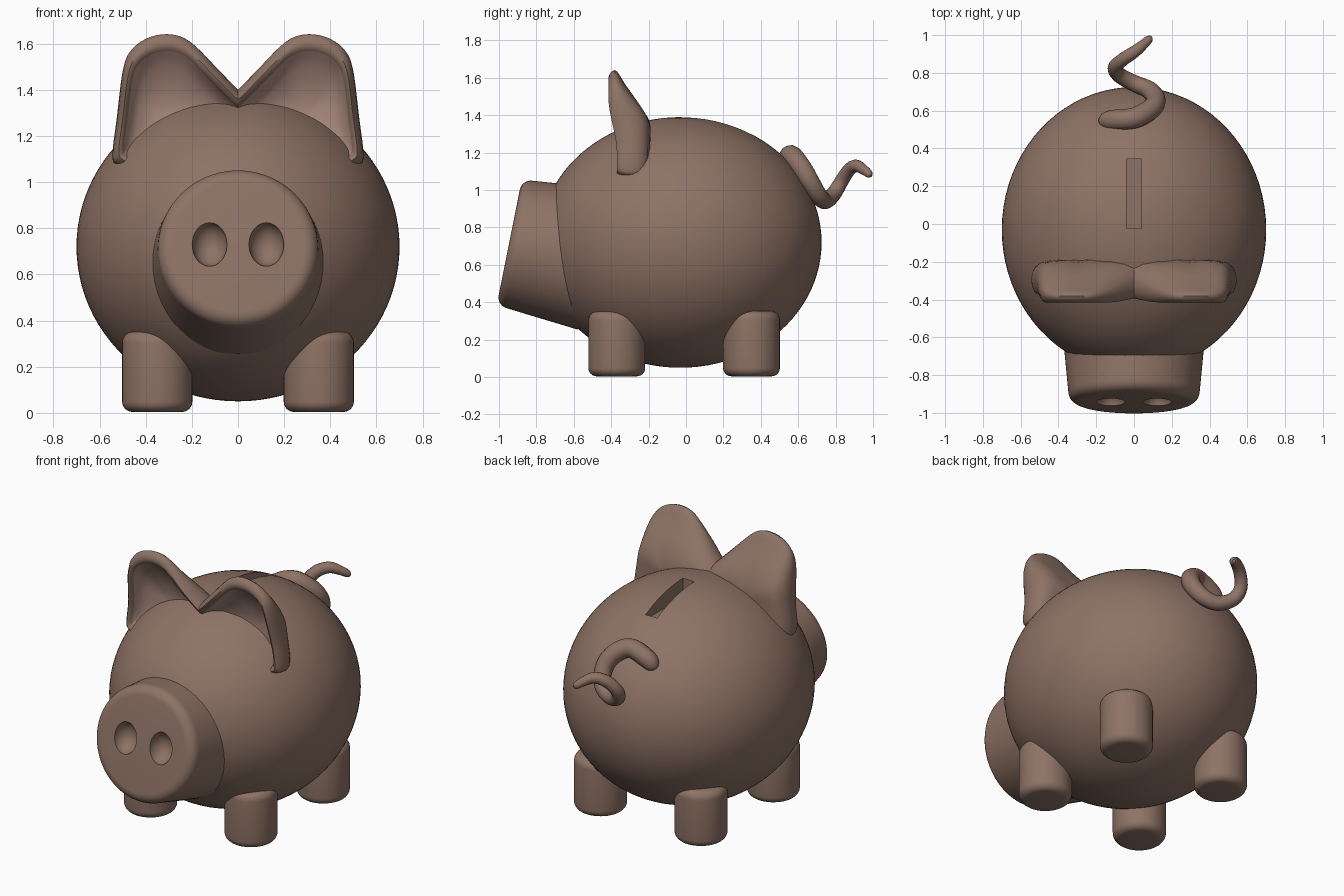
import bpy, bmesh, math
from mathutils import Vector, Matrix

if "Cube" in bpy.data.objects:
    bpy.data.objects.remove(bpy.data.objects["Cube"])


def material(name, rgb):
    m = bpy.data.materials.new(name)
    m.diffuse_color = (*rgb, 1)
    m.use_nodes = True
    m.node_tree.nodes["Principled BSDF"].inputs["Base Color"].default_value = m.diffuse_color
    return m


BROWN = material("clay_brown", (0.27, 0.17, 0.13))
PINK = material("ear_pink", (0.46, 0.29, 0.24))


def activate(ob):
    bpy.ops.object.select_all(action='DESELECT')
    ob.select_set(True)
    bpy.context.view_layer.objects.active = ob


def finish(bm, name, mats=(BROWN,)):
    bmesh.ops.recalc_face_normals(bm, faces=bm.faces[:])
    me = bpy.data.meshes.new(name)
    bm.to_mesh(me)
    bm.free()
    for m in mats:
        me.materials.append(m)
    ob = bpy.data.objects.new(name, me)
    bpy.context.collection.objects.link(ob)
    return ob


def smooth(ob, degrees=40):
    activate(ob)
    bpy.ops.object.shade_smooth_by_angle(angle=math.radians(degrees))


def ellipsoid(name, center, radii, u=64, v=40):
    bm = bmesh.new()
    bmesh.ops.create_uvsphere(bm, u_segments=u, v_segments=v, radius=1,
                              matrix=Matrix.LocRotScale(Vector(center), None, Vector(radii)))
    return finish(bm, name)


def lathe(name, profile, steps=64):
    """Spin (radius, z) points about z; the end points lie on the axis."""
    bm = bmesh.new()
    vs = [bm.verts.new((r, 0, z)) for r, z in profile]
    edges = [bm.edges.new(p) for p in zip(vs, vs[1:])]
    bmesh.ops.spin(bm, geom=vs + edges, axis=(0, 0, 1), cent=(0, 0, 0),
                   angle=2 * math.pi, steps=steps, use_merge=True)
    bmesh.ops.remove_doubles(bm, verts=bm.verts[:], dist=1e-5)
    return finish(bm, name)


def corner(r, z, b, sign):
    """Quarter-round profile corner at radius r and height z, sign +1 top, -1 bottom."""
    pts = [(r - b + b * math.cos(a), z - sign * b + sign * b * math.sin(a))
           for a in [i * math.pi / 12 for i in range(7)]]
    return pts if sign > 0 else pts[::-1]


def cut(ob, cutter):
    mod = ob.modifiers.new("cut", 'BOOLEAN')
    mod.operation, mod.object, mod.solver = 'DIFFERENCE', cutter, 'EXACT'
    activate(ob)
    bpy.ops.object.modifier_apply(modifier=mod.name)
    bpy.data.objects.remove(cutter)


# body with coin slot
body = ellipsoid("body", (0, -0.03, 0.72), (0.70, 0.755, 0.67), 80, 48)
bm = bmesh.new()
bmesh.ops.create_cube(bm, size=1, matrix=Matrix.LocRotScale(
    Vector((0, 0.16, 1.38)), None, Vector((0.08, 0.37, 0.22))))
cut(body, finish(bm, "slot_cutter"))
smooth(body)

# snout, tilted slightly upward, with two nostril hollows
snout = lathe("snout", [(0, -0.45), (0.385, -0.45)] + corner(0.348, 0, 0.06, 1) + [(0, 0)], 80)
for s in (-1, 1):
    cut(snout, ellipsoid("nostril_cutter", (0.123 * s, 0.01, 0.01), (0.076, 0.097, 0.085), 40, 24))
snout.data.transform(Matrix.Translation((0, -0.945, 0.72)) @ Matrix.Rotation(1.373, 4, 'X'))
smooth(snout)

# legs
for sx, side in ((-1, "left"), (1, "right")):
    for y, end in ((-0.37, "front"), (0.35, "back")):
        leg = lathe(f"{end}_{side}_leg",
                    [(0, 0)] + corner(0.152, 0, 0.045, -1) + corner(0.152, 0.35, 0.05, 1) + [(0, 0.35)], 40)
        leg.data.transform(Matrix.Translation((0.35 * sx, y, 0.004)))
        smooth(leg)


# ears: concentric rings of one outline, from the back over the rim into the dish
def step(a, b, v):
    t = min(1, max(0, (v - a) / (b - a)))
    return t * t * (3 - 2 * t)


def spline(pts, n, closed):
    """Catmull-Rom samples through points of any dimension."""
    out, k = [], len(pts)
    for i in range(k if closed else k - 1):
        p = [Vector(pts[j % k] if closed else pts[min(max(j, 0), k - 1)]) for j in range(i - 1, i + 3)]
        for q in range(n):
            t = q / n
            out.append(0.5 * (2 * p[1] + (p[2] - p[0]) * t + (2 * p[0] - 5 * p[1] + 4 * p[2] - p[3]) * t * t
                              + (3 * p[1] - p[0] - 3 * p[2] + p[3]) * t ** 3))
    return out if closed else out + [Vector(pts[-1])]


outline = spline([(-0.09, 1.31), (0.0, 1.40), (0.10, 1.503), (0.18, 1.585), (0.24, 1.627), (0.31, 1.641),
                  (0.39, 1.625), (0.46, 1.575), (0.498, 1.49), (0.525, 1.28), (0.544, 1.12),
                  (0.525, 1.075), (0.44, 1.05), (0.25, 1.12), (0.0, 1.20), (-0.09, 1.25)], 5, True)
rings = [(0.3, 1), (0.6, 0.98), (0.8, 0.92), (0.91, 0.8), (0.98, 0.63), (1, 0.45), (0.985, 0.25),
         (0.94, 0.08), (0.89, 0), (0.84, 0.03), (0.80, 0.14), (0.74, 0.34), (0.6, 0.5), (0.3, 0.6)]
center = Vector((0.29, 1.28))


def ear_point(p, t):
    front = -0.37 - 0.045 * step(1.2, 1.5, p.y)
    back = -0.19 - 0.15 * step(1.33, 1.64, p.y)
    return (p.x, front + (back - front) * t, p.y)


bm = bmesh.new()
loops = [[bm.verts.new(ear_point(center.lerp(p, s), t)) for p in outline] for s, t in rings]
n = len(outline)
for k, (a, b) in enumerate(zip(loops, loops[1:])):
    for i in range(n):
        f = bm.faces.new((a[i], a[(i + 1) % n], b[(i + 1) % n], b[i]))
        f.material_index = int(k >= 10)
for loop, t, mat in ((loops[0], 1, 0), (loops[-1], 0.62, 1)):
    mid = bm.verts.new(ear_point(center, t))
    for i in range(n):
        bm.faces.new((loop[i], loop[(i + 1) % n], mid)).material_index = mat
bmesh.ops.recalc_face_normals(bm, faces=bm.faces[:])
bmesh.ops.bisect_plane(bm, geom=bm.verts[:] + bm.edges[:] + bm.faces[:], dist=1e-5,
                       plane_co=(0, 0, 0), plane_no=(1, 0, 0), clear_inner=True)
ears = finish(bm, "ears", (BROWN, PINK))
mirror = ears.modifiers.new("mirror", 'MIRROR')
mirror.merge_threshold = 0.001
activate(ears)
bpy.ops.object.modifier_apply(modifier="mirror")
smooth(ears, 45)

# curly tail: (x, y, z, radius) along a tapering coil
path = spline([(-0.165, 0.545, 1.09, 0.025), (-0.15, 0.547, 1.11, 0.045), (-0.11, 0.55, 1.145, 0.054),
               (0.0, 0.56, 1.185, 0.056), (0.09, 0.61, 1.13, 0.055), (0.115, 0.66, 1.05, 0.052),
               (0.08, 0.71, 0.97, 0.047), (0, 0.745, 0.942, 0.044), (-0.08, 0.79, 0.98, 0.041),
               (-0.10, 0.83, 1.045, 0.038), (-0.06, 0.87, 1.105, 0.036), (0, 0.91, 1.13, 0.033),
               (0.055, 0.955, 1.105, 0.026), (0.08, 0.98, 1.085, 0.021), (0.087, 0.992, 1.078, 0.01)], 5, False)
cu = bpy.data.curves.new("tail", 'CURVE')
cu.dimensions, cu.bevel_depth, cu.bevel_resolution, cu.use_fill_caps = '3D', 1.0, 5, True
sp = cu.splines.new('POLY')
sp.points.add(len(path) - 1)
for pt, p in zip(sp.points, path):
    pt.co, pt.radius = (p[0], p[1], p[2], 1), p[3]
cu.materials.append(BROWN)
tail = bpy.data.objects.new("tail", cu)
bpy.context.collection.objects.link(tail)
activate(tail)
bpy.ops.object.convert(target='MESH')
smooth(bpy.context.object, 60)
